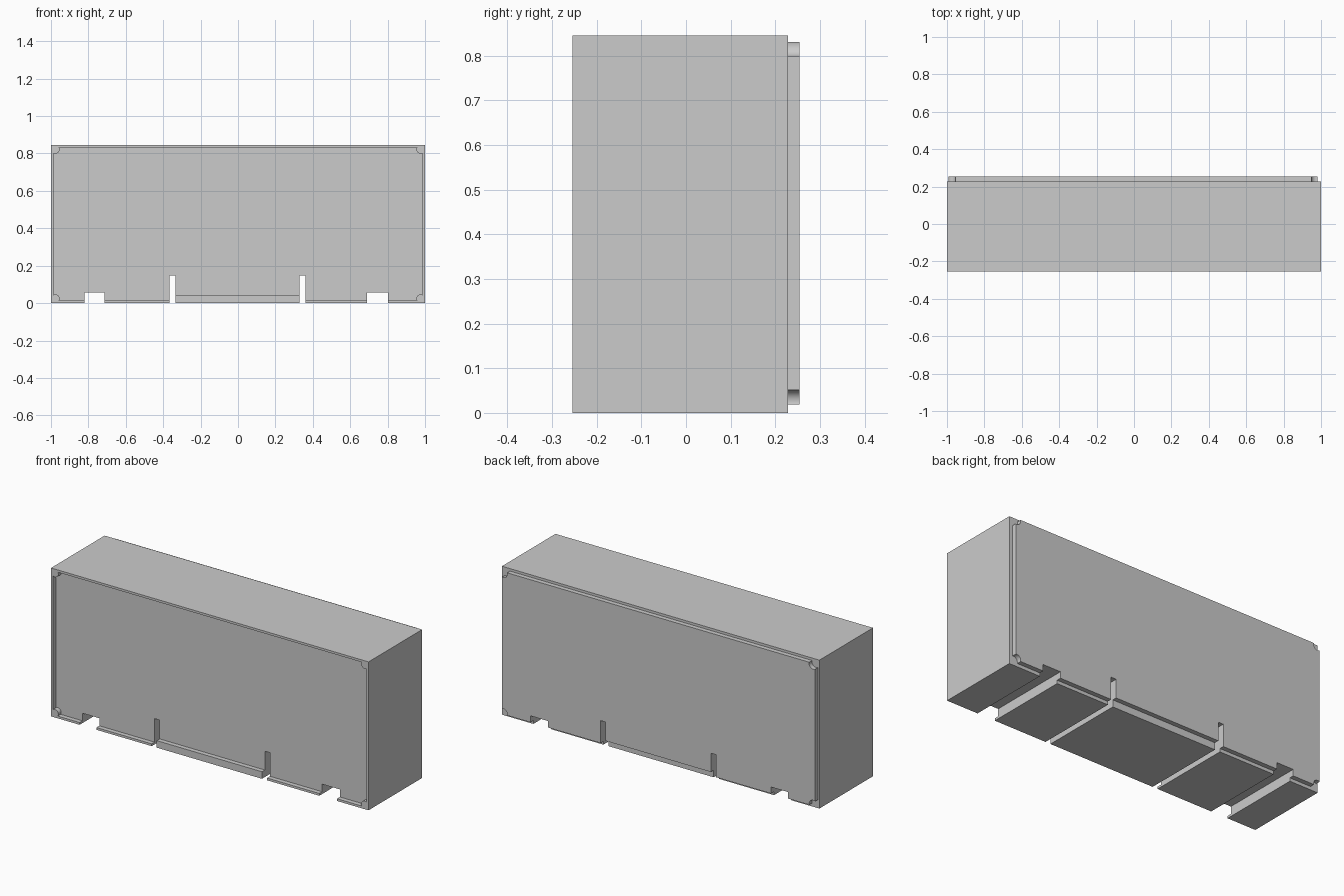
import bpy, bmesh, math

if "Cube" in bpy.data.objects:
    bpy.data.objects.remove(bpy.data.objects["Cube"])

H = 0.845                                   # total height
FRONT, SHOULDER, BACK = -0.254, 0.228, 0.254
DEPTH = 0.026                               # recess depth, equals lip depth

grey = bpy.data.materials.new("light_grey")
grey.diffuse_color = (0.6, 0.6, 0.6, 1)
grey.use_nodes = True
grey.node_tree.nodes["Principled BSDF"].inputs["Base Color"].default_value = grey.diffuse_color


def make(name, bm):
    bmesh.ops.recalc_face_normals(bm, faces=bm.faces)
    me = bpy.data.meshes.new(name)
    bm.to_mesh(me)
    bm.free()
    me.materials.append(grey)
    ob = bpy.data.objects.new(name, me)
    bpy.context.collection.objects.link(ob)
    return ob


def extrude(name, pts, y0, y1):
    """Solid from an x-z outline, running along y."""
    bm = bmesh.new()
    f = bm.faces.new([bm.verts.new((x, y0, z)) for x, z in pts])
    r = bmesh.ops.extrude_face_region(bm, geom=[f])
    verts = [v for v in r["geom"] if isinstance(v, bmesh.types.BMVert)]
    bmesh.ops.translate(bm, verts=verts, vec=(0, y1 - y0, 0))
    return make(name, bm)


def rods(name, centres, radius, y0, y1):
    """Round rods along y, one per centre."""
    bm = bmesh.new()
    n = 32
    for cx, cz in centres:
        ring = [(cx + radius * math.cos(2 * math.pi * i / n),
                 cz + radius * math.sin(2 * math.pi * i / n)) for i in range(n)]
        a = [bm.verts.new((x, y0, z)) for x, z in ring]
        b = [bm.verts.new((x, y1, z)) for x, z in ring]
        bm.faces.new(a)
        bm.faces.new(b[::-1])
        for i in range(n):
            j = (i + 1) % n
            bm.faces.new((a[i], b[i], b[j], a[j]))
    return make(name, bm)


def outline(x0, x1, z0, z1, mid):
    """Rectangle with two channels and two slots in its lower edge."""
    pts = [(x0, z0)]
    for a, b, top, left, right in ((-0.82, -0.714, 0.056, z0, z0),
                                   (-0.366, -0.334, 0.147, z0, mid),
                                   (0.329, 0.361, 0.147, mid, z0),
                                   (0.69, 0.802, 0.056, z0, z0)):
        pts += [(a, left), (a, top), (b, top), (b, right)]
    return pts + [(x1, z0), (x1, z1), (x0, z1)]


def cut(ob, cutter):
    m = ob.modifiers.new("cut", "BOOLEAN")
    m.operation, m.solver, m.object = "DIFFERENCE", "EXACT", cutter
    bpy.context.view_layer.objects.active = ob
    bpy.ops.object.modifier_apply(modifier=m.name)
    bpy.data.objects.remove(cutter)


def smooth(ob):
    bpy.ops.object.select_all(action="DESELECT")
    ob.select_set(True)
    bpy.context.view_layer.objects.active = ob
    bpy.ops.object.shade_smooth_by_angle(angle=math.radians(30))


# Main block with its front recess; the recess floor steps up at the middle
body = extrude("body", outline(-1, 1, 0, H, 0), FRONT, SHOULDER)
w = 0.013
recess = [(-0.987, w), (-0.35, w), (-0.35, 0.04), (0.345, 0.04),
          (0.345, w), (0.987, w), (0.987, H - w), (-0.987, H - w)]
cut(body, extrude("recess_cutter", recess, FRONT - 0.1, FRONT + DEPTH))

# Round posts in the corners of the recess
posts = rods("corner_posts", [(x, z) for x in (-0.976, 0.976) for z in (0.024, 0.821)],
             0.022, FRONT, FRONT + DEPTH + 0.01)
smooth(posts)

# Raised back lip with concave corners
lip = extrude("back_lip", outline(-0.991, 0.98, 0.019, 0.831, 0.04), SHOULDER, BACK)
cut(lip, rods("corner_cutter", [(x, z) for x in (-0.979, 0.974) for z in (0.0255, 0.824)],
              0.026, SHOULDER - 0.1, BACK + 0.1))
smooth(lip)
